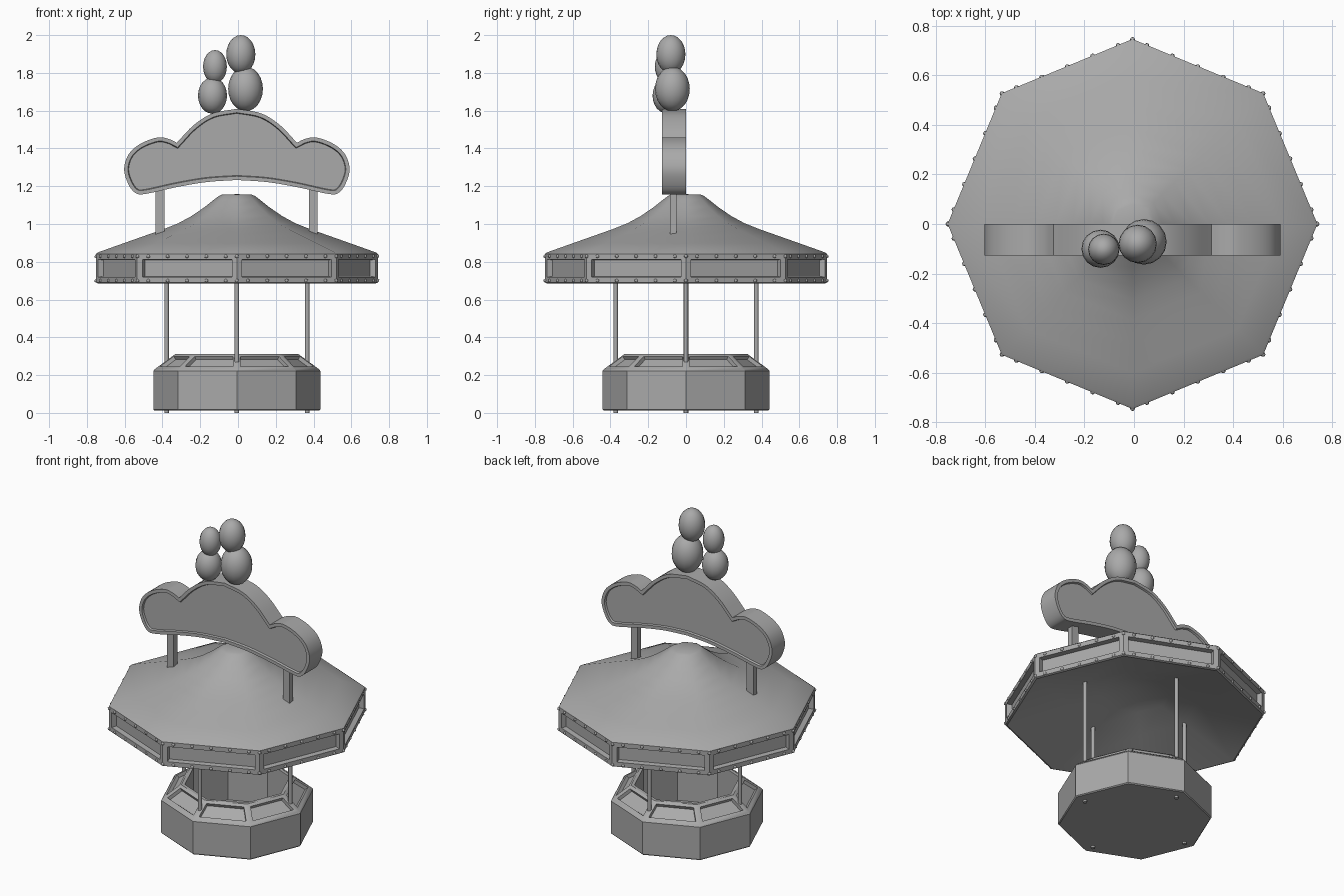
import bpy, bmesh, math
from mathutils import Vector

if "Cube" in bpy.data.objects:
    bpy.data.objects.remove(bpy.data.objects["Cube"])

CX = -0.006   # the whole model sits a hair left of x = 0
GREY = bpy.data.materials.new("dark_grey")
GREY.diffuse_color = (.4, .4, .4, 1)
GREY.use_nodes = True
GREY.node_tree.nodes["Principled BSDF"].inputs["Base Color"].default_value = GREY.diffuse_color


def finish(name, bm, angle=35):
    bmesh.ops.recalc_face_normals(bm, faces=bm.faces)
    me = bpy.data.meshes.new(name)
    bm.to_mesh(me)
    bm.free()
    me.materials.append(GREY)
    ob = bpy.data.objects.new(name, me)
    bpy.context.collection.objects.link(ob)
    bpy.ops.object.select_all(action='DESELECT')
    ob.select_set(True)
    bpy.context.view_layer.objects.active = ob
    bpy.ops.object.shade_smooth_by_angle(angle=math.radians(angle))
    return ob


def lathe(profile, n=8):
    """Octagonal lathe from axis to axis; returns the bmesh and its face bands."""
    bm = bmesh.new()
    rings = []
    for r, z in profile:
        if r == 0:
            rings.append([bm.verts.new((CX, 0, z))] * n)
        else:
            rings.append([bm.verts.new((CX + r * math.cos(i * math.tau / n),
                                        r * math.sin(i * math.tau / n), z)) for i in range(n)])
    bands = []
    for a, b in zip(rings, rings[1:]):
        band = []
        for i in range(n):
            j = (i + 1) % n
            quad = list(dict.fromkeys([a[i], a[j], b[j], b[i]]))
            band.append(bm.faces.new(quad))
        bands.append(band)
    bmesh.ops.recalc_face_normals(bm, faces=bm.faces)
    return bm, bands


def recess(bm, faces, border, depth):
    bmesh.ops.inset_individual(bm, faces=faces, thickness=border, use_even_offset=True)
    bmesh.ops.inset_individual(bm, faces=faces, thickness=0.004, depth=-depth, use_even_offset=True)


def box(name, x, y, z, sx, sy, sz):
    bm = bmesh.new()
    bmesh.ops.create_cube(bm, size=1)
    bmesh.ops.scale(bm, vec=(sx, sy, sz), verts=bm.verts)
    bmesh.ops.translate(bm, vec=(x, y, z), verts=bm.verts)
    return finish(name, bm)


def spline(pts, steps=5):
    """Catmull-Rom curve through the points."""
    p = [Vector(q) for q in pts]
    p = [2 * p[0] - p[1]] + p + [2 * p[-1] - p[-2]]
    out = []
    for a, b, c, d in zip(p, p[1:], p[2:], p[3:]):
        for k in range(steps):
            t = k / steps
            out.append(0.5 * (2 * b + (c - a) * t + (2 * a - 5 * b + 4 * c - d) * t * t
                              + (3 * b - a - 3 * c + d) * t ** 3))
    return out + [p[-2]]


# counter: hollow octagonal tub with sloped, panelled top
bm, bands = lathe([(0, .012), (.436, .012), (.442, .018), (.442, .222), (.434, .232), (.325, .312),
                   (.305, .312), (.305, .05), (0, .05)])
recess(bm, bands[4], .02, .02)
finish("counter", bm)

# four poles standing on the counter corners
for i in range(4):
    a = i * math.pi / 2
    bm = bmesh.new()
    bmesh.ops.create_cone(bm, cap_ends=True, segments=12, radius1=.012, radius2=.012, depth=.81)
    bmesh.ops.translate(bm, vec=(CX + .372 * math.cos(a), .372 * math.sin(a), .405), verts=bm.verts)
    finish(f"pole_{i + 1}", bm)

# roof: swept tent top, panelled rim and shallow ceiling
bm, bands = lathe([(0, .89), (.2, .85), (.37, .797), (.735, .685), (.746, .69), (.746, .842),
                   (.735, .85), (.60, .898), (.487, .938), (.39, .972), (.31, 1.004),
                   (.24, 1.042), (.17, 1.09), (.12, 1.13), (.096, 1.148), (.08, 1.155), (0, 1.158)])
recess(bm, bands[4], .029, .03)
finish("roof", bm)

# bulbs along the upper and lower edge of the rim
bm = bmesh.new()
corners = [Vector((.744 * math.cos(i * math.pi / 4), .744 * math.sin(i * math.pi / 4), 0))
           for i in range(8)]
for i, c in enumerate(corners):
    for t in (0, .11, .305, .5, .695, .89):
        p = c.lerp(corners[(i + 1) % 8], t)
        for z in (.7, .829):
            new = bmesh.ops.create_icosphere(bm, subdivisions=1, radius=.011)['verts']
            bmesh.ops.translate(bm, vec=(p.x + CX, p.y, z), verts=new)
finish("rim_bulbs", bm, 60)

# cloud-shaped sign: half outline mirrored, extruded, recessed on both faces
low = spline([(0, 1.233), (.16, 1.222), (.32, 1.195), (.48, 1.16), (.535, 1.163), (.574, 1.21),
              (.597, 1.29), (.572, 1.37), (.51, 1.425), (.42, 1.458), (.36, 1.45), (.318, 1.43)])
high = spline([(.318, 1.43), (.23, 1.522), (.13, 1.585), (0, 1.61)])
half = low + high[1:]
outline = half + [Vector((-p.x, p.y)) for p in reversed(half[1:-1])]
bm = bmesh.new()
front = bm.faces.new([bm.verts.new((p.x + CX, -.128, p.y)) for p in outline])
res = bmesh.ops.extrude_face_region(bm, geom=[front], use_keep_orig=True)['geom']
back = next(g for g in res if isinstance(g, bmesh.types.BMFace))
bmesh.ops.translate(bm, vec=(0, .128, 0), verts=[g for g in res if isinstance(g, bmesh.types.BMVert)])
bmesh.ops.recalc_face_normals(bm, faces=bm.faces)
for f in (front, back):
    recess(bm, [f], .02, .012)
finish("cloud_sign", bm)

# sign posts
for name, x in (("sign_post_left", -.413), ("sign_post_right", .398)):
    box(name, x, -.068, 1.07, .046, .036, .28)

# two stacks of egg-shaped puffs on top of the sign
for name, x, y, z, r, h in (("large_puff_lower", .04, -.072, 1.715, .092, .118),
                            ("large_puff_upper", .015, -.08, 1.898, .077, .102),
                            ("small_puff_lower", -.135, -.1, 1.68, .077, .096),
                            ("small_puff_upper", -.122, -.102, 1.833, .063, .088)):
    bm = bmesh.new()
    bmesh.ops.create_uvsphere(bm, u_segments=16, v_segments=12, radius=1)
    bmesh.ops.scale(bm, vec=(r, r, h), verts=bm.verts)
    bmesh.ops.translate(bm, vec=(x, y, z), verts=bm.verts)
    finish(name, bm, 60)
